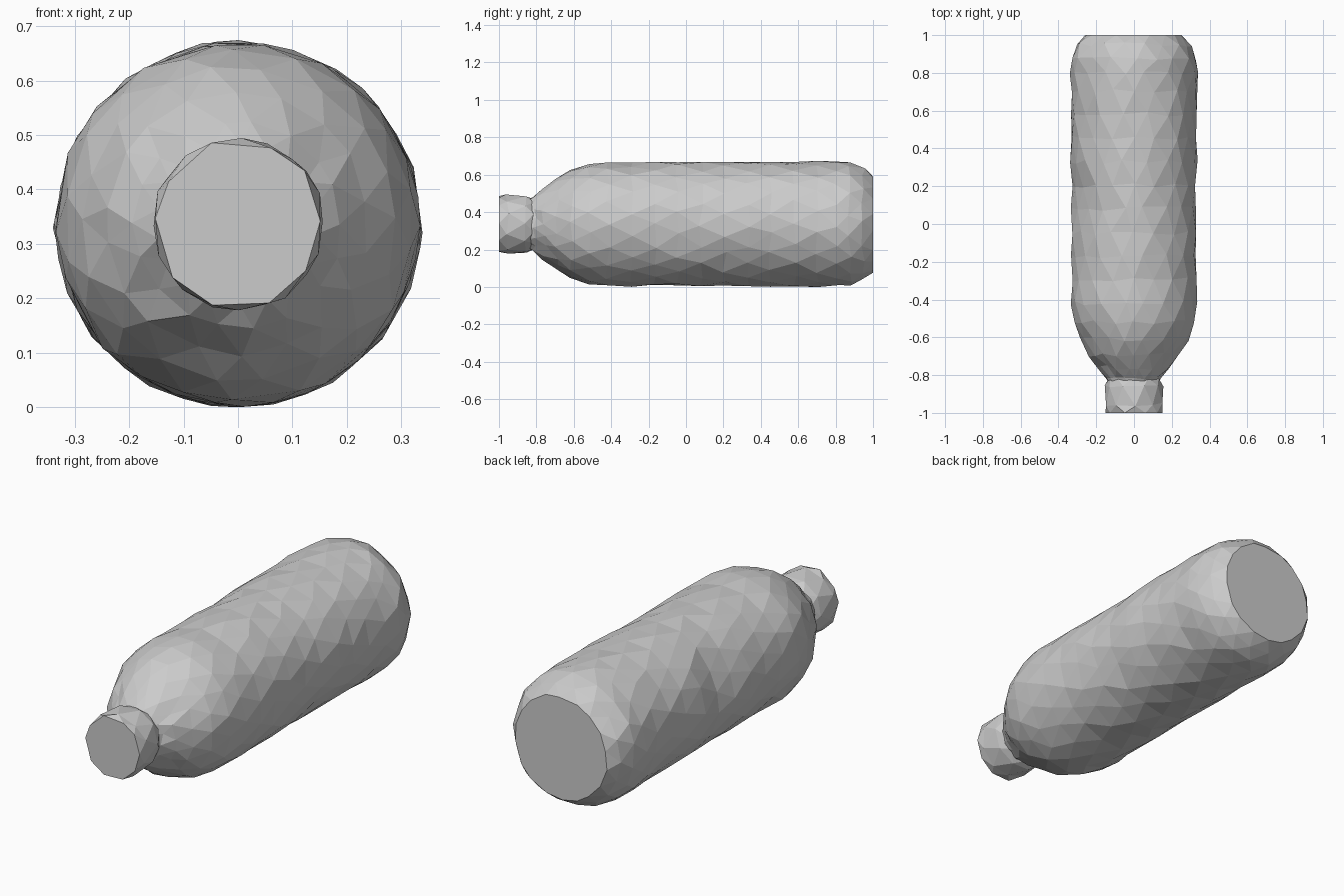
import bpy, bmesh, math, random
from mathutils import Vector

if "Cube" in bpy.data.objects:
    bpy.data.objects.remove(bpy.data.objects["Cube"])

random.seed(4)
CZ = 0.334  # height of the bottle axis


def lathe(name, profile, sides, jitter, dents=()):
    """Faceted tube along y from (y, radius) points, staggered rings, uneven like a scan."""
    bm = bmesh.new()
    rings = []
    last = len(profile) - 1
    for k, (y, r) in enumerate(profile):
        end = k in (0, last)
        ring = []
        for i in range(sides):
            a = 2 * math.pi * (i + 0.5 * (k % 2) + random.uniform(-0.15, 0.15)) / sides
            rr = r + random.uniform(-jitter, jitter)
            yy = y if end else y + random.uniform(-2.5, 2.5) * jitter
            p = Vector((rr * math.cos(a), yy, CZ + rr * math.sin(a)))
            for centre, size, depth in dents:
                d = (p - Vector(centre)).length
                if d < size:
                    s = 1 - depth * (1 - d / size) / r
                    p.x, p.z = p.x * s, CZ + (p.z - CZ) * s
            ring.append(bm.verts.new(p))
        rings.append(ring)
    # staggered triangle strips between rings
    for k in range(last):
        lo, hi = rings[k], rings[k + 1]
        for i in range(sides):
            j = (i + 1) % sides
            if k % 2 == 0:
                bm.faces.new((lo[i], hi[i], lo[j]))
                bm.faces.new((lo[j], hi[i], hi[j]))
            else:
                bm.faces.new((lo[i], hi[i], hi[j]))
                bm.faces.new((lo[i], hi[j], lo[j]))
    bm.faces.new(rings[0])
    bm.faces.new(rings[-1])
    bmesh.ops.recalc_face_normals(bm, faces=bm.faces[:])
    mesh = bpy.data.meshes.new(name)
    bm.to_mesh(mesh)
    bm.free()
    obj = bpy.data.objects.new(name, mesh)
    bpy.context.collection.objects.link(obj)
    return obj


# Bottle body: neck, rounded shoulder, long barrel, rounded base
shoulder = [(-0.86, 0.125), (-0.81, 0.145), (-0.76, 0.19), (-0.69, 0.24),
            (-0.61, 0.288), (-0.52, 0.322), (-0.42, 0.334)]
barrel = [(-0.42 + 0.125 * i, 0.331 if i < 6 else 0.334) for i in range(1, 10)]
base = [(0.80, 0.336), (0.875, 0.331), (0.95, 0.302), (1.0, 0.258)]
# crumpled label edge on the left, small dents on top and lower right
dents = [((-0.30, 0.17, 0.46), 0.16, 0.035), ((-0.17, 0.12, 0.62), 0.12, 0.02),
         ((0.12, -0.27, 0.64), 0.12, 0.015), ((0.29, 0.18, 0.17), 0.14, 0.015)]
lathe("bottle_body", shoulder + barrel + base, 18, 0.005, dents)

# Screw cap
lathe("cap", [(-1.0, 0.153), (-0.955, 0.159), (-0.86, 0.156), (-0.815, 0.137)], 10, 0.004)

# Rest the model on the ground
parts = bpy.context.collection.objects
low = min(v.co.z for o in parts for v in o.data.vertices)
for o in parts:
    for v in o.data.vertices:
        v.co.z -= low
